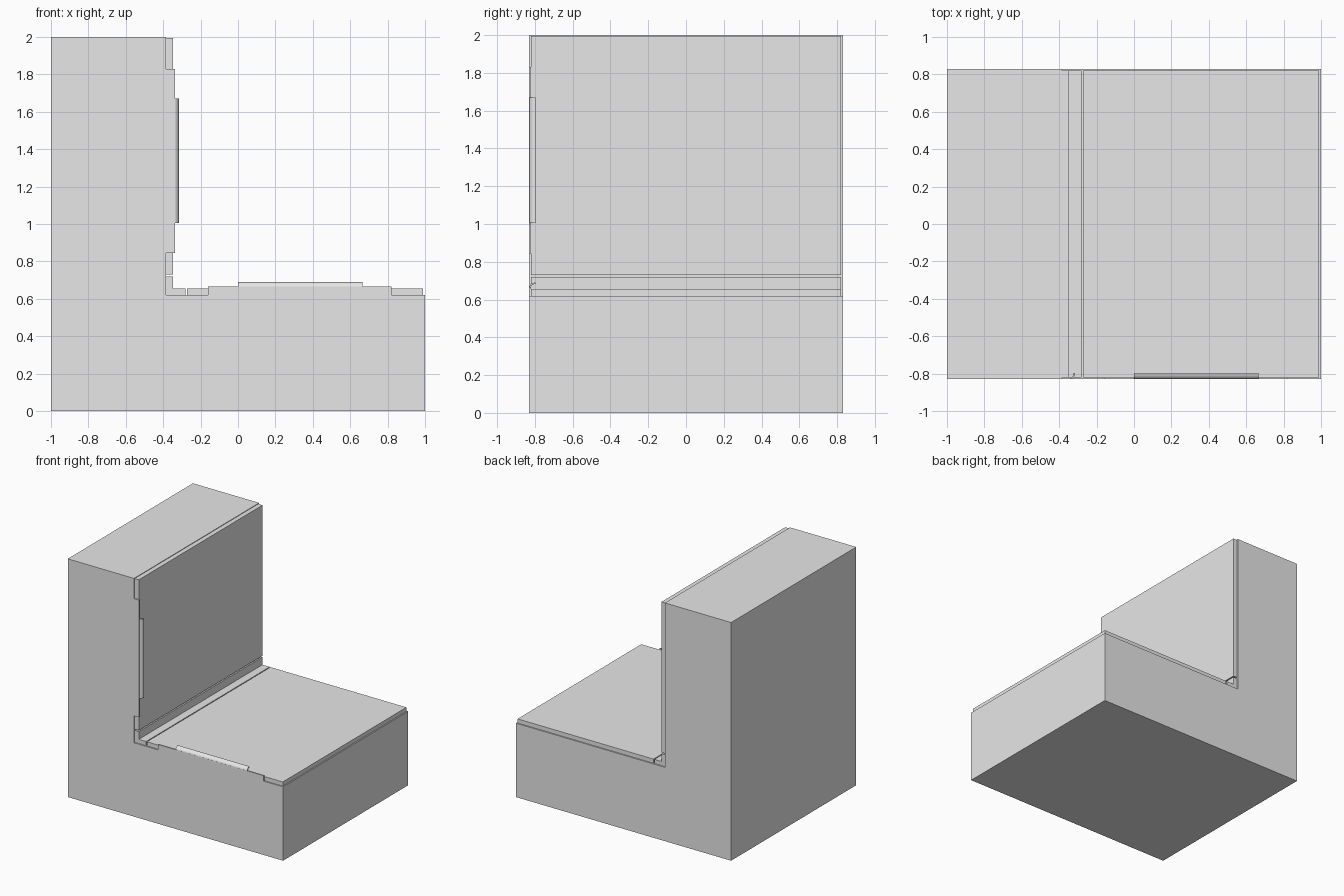
import bpy, bmesh, math

if "Cube" in bpy.data.objects:
    bpy.data.objects.remove(bpy.data.objects["Cube"])

grey = bpy.data.materials.new("light grey")
grey.diffuse_color = (0.8, 0.8, 0.8, 1)
grey.use_nodes = True
grey.node_tree.nodes["Principled BSDF"].inputs["Base Color"].default_value = grey.diffuse_color


def extrude(name, points, axis, lo, hi, smooth=False):
    """Prism: 'y' extrudes (x, z) points, 'x' (y, z) points, 'z' (x, y) points."""
    place = {"y": lambda p, t: (p[0], t, p[1]),
             "x": lambda p, t: (t, p[0], p[1]),
             "z": lambda p, t: (p[0], p[1], t)}[axis]
    bm = bmesh.new()
    a = [bm.verts.new(place(p, lo)) for p in points]
    b = [bm.verts.new(place(p, hi)) for p in points]
    bm.faces.new(a)
    bm.faces.new(b[::-1])
    n = len(points)
    for i in range(n):
        j = (i + 1) % n
        bm.faces.new((a[i], b[i], b[j], a[j]))
    bmesh.ops.recalc_face_normals(bm, faces=bm.faces)
    me = bpy.data.meshes.new(name)
    bm.to_mesh(me)
    bm.free()
    me.materials.append(grey)
    ob = bpy.data.objects.new(name, me)
    bpy.context.collection.objects.link(ob)
    if smooth:
        bpy.context.view_layer.objects.active = ob
        ob.select_set(True)
        bpy.ops.object.shade_smooth_by_angle(angle=math.radians(35))
        ob.select_set(False)
    return ob


def rect(x0, z0, x1, z1):
    return [(x0, z0), (x1, z0), (x1, z1), (x0, z1)]


W, P = 0.83, 0.82           # half widths of the block and of the panels
SX, SZ = -0.385, 0.62       # inner corner of the block

# L-shaped block
extrude("block", [(-1, 0), (1, 0), (1, SZ), (SX, SZ), (SX, 2), (-1, 2)], "y", -W, W)

# seat and back panels, with the corner strip between them
extrude("seat_panel", rect(-0.272, SZ, 0.99, 0.655), "y", -P, P)
extrude("back_panel", rect(SX, 0.73, -0.347, 1.995), "y", -P, P)
extrude("corner_strip", [(SX, SZ), (-0.28, SZ), (-0.28, 0.655), (-0.347, 0.655),
                         (-0.347, 0.72), (SX, 0.72)], "y", -P, P)

# thin side tabs flush with the block front
extrude("seat_tab", rect(-0.16, SZ, 0.82, 0.666), "y", -W, -P)
extrude("back_tab", rect(SX, 0.845, -0.337, 1.83), "y", -W, -P)


# curved pull lips: (distance along y, height above the block face)
def lip_profile(steps=8):
    arc = [(math.cos(t), math.sin(t)) for t in
           [math.pi / 2 * i / steps for i in range(steps + 1)]]
    outer = [(-0.797 - 0.033 * c, 0.04 + 0.03 * s) for c, s in arc]
    inner = [(-0.797 - 0.025 * c, 0.04 + 0.022 * s) for c, s in arc]
    return [(-W, 0.03)] + outer + inner[::-1] + [(-0.822, 0.03)]


extrude("seat_lip", [(y, SZ + h) for y, h in lip_profile()], "x", 0.0, 0.665, True)
extrude("back_lip", [(SX + h, y) for y, h in lip_profile()], "z", 1.005, 1.67, True)
